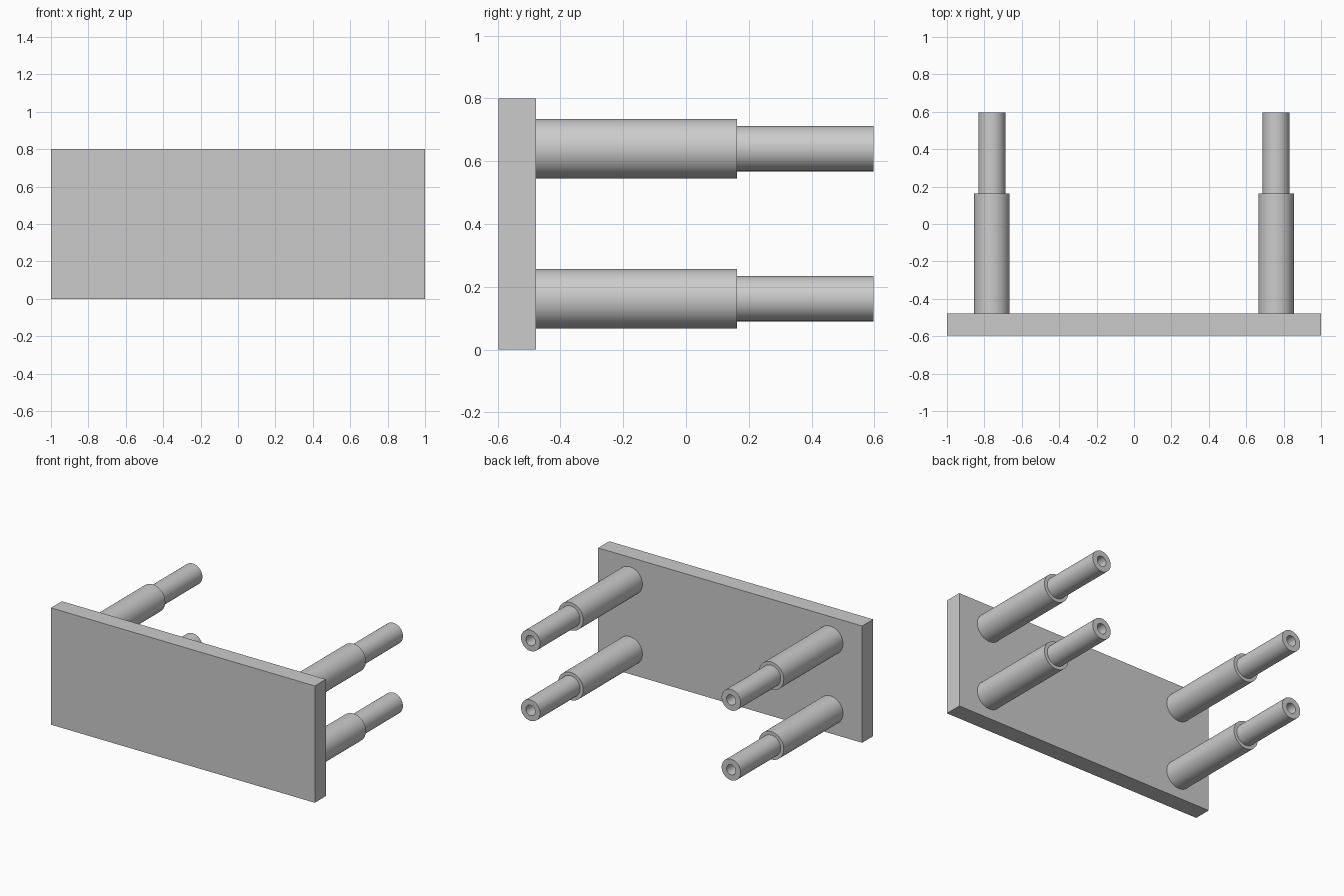
import bpy
import bmesh
import math
from mathutils import Matrix

cube = bpy.data.objects.get("Cube")
if cube:
    bpy.data.objects.remove(cube, do_unlink=True)

grey = bpy.data.materials.new("plain grey")
grey.use_nodes = True
colour = (0.6, 0.6, 0.6, 1)
grey.diffuse_color = colour
grey.node_tree.nodes["Principled BSDF"].inputs["Base Color"].default_value = colour

FRONT, PLATE_BACK, STEP, TIP = -0.597, -0.478, 0.163, 0.597


def add_object(name, bm):
    mesh = bpy.data.meshes.new(name)
    bmesh.ops.recalc_face_normals(bm, faces=bm.faces)
    bm.to_mesh(mesh)
    bm.free()
    mesh.materials.append(grey)
    obj = bpy.data.objects.new(name, mesh)
    bpy.context.collection.objects.link(obj)
    return obj


def add_peg(name, x, z):
    """Stepped peg with a blind bore, lathed around the y axis."""
    profile = [(0, PLATE_BACK), (0.095, PLATE_BACK), (0.095, STEP), (0.072, STEP),
               (0.072, TIP), (0.035, TIP), (0.035, STEP), (0, STEP)]
    bm = bmesh.new()
    verts = [bm.verts.new((r, y, 0)) for r, y in profile]
    edges = [bm.edges.new(pair) for pair in zip(verts, verts[1:])]
    bmesh.ops.spin(bm, geom=verts + edges, cent=(0, 0, 0), axis=(0, 1, 0),
                   angle=math.tau, steps=48)
    bmesh.ops.remove_doubles(bm, verts=bm.verts, dist=0.0005)
    obj = add_object(name, bm)
    obj.location = (x, 0, z)
    bpy.ops.object.select_all(action="DESELECT")
    obj.select_set(True)
    bpy.context.view_layer.objects.active = obj
    bpy.ops.object.shade_smooth_by_angle(angle=math.radians(30))


# Upright plate
bm = bmesh.new()
size = Matrix.Diagonal((2, PLATE_BACK - FRONT, 0.8, 1))
centre = Matrix.Translation((0, (FRONT + PLATE_BACK) / 2, 0.4))
bmesh.ops.create_cube(bm, size=1, matrix=centre @ size)
add_object("plate", bm)

# Four stepped pegs on the back
for side, x in (("left", 0.76), ("right", -0.76)):
    for level, z in (("upper", 0.64), ("lower", 0.162)):
        add_peg(f"{level}_{side}_peg", x, z)
